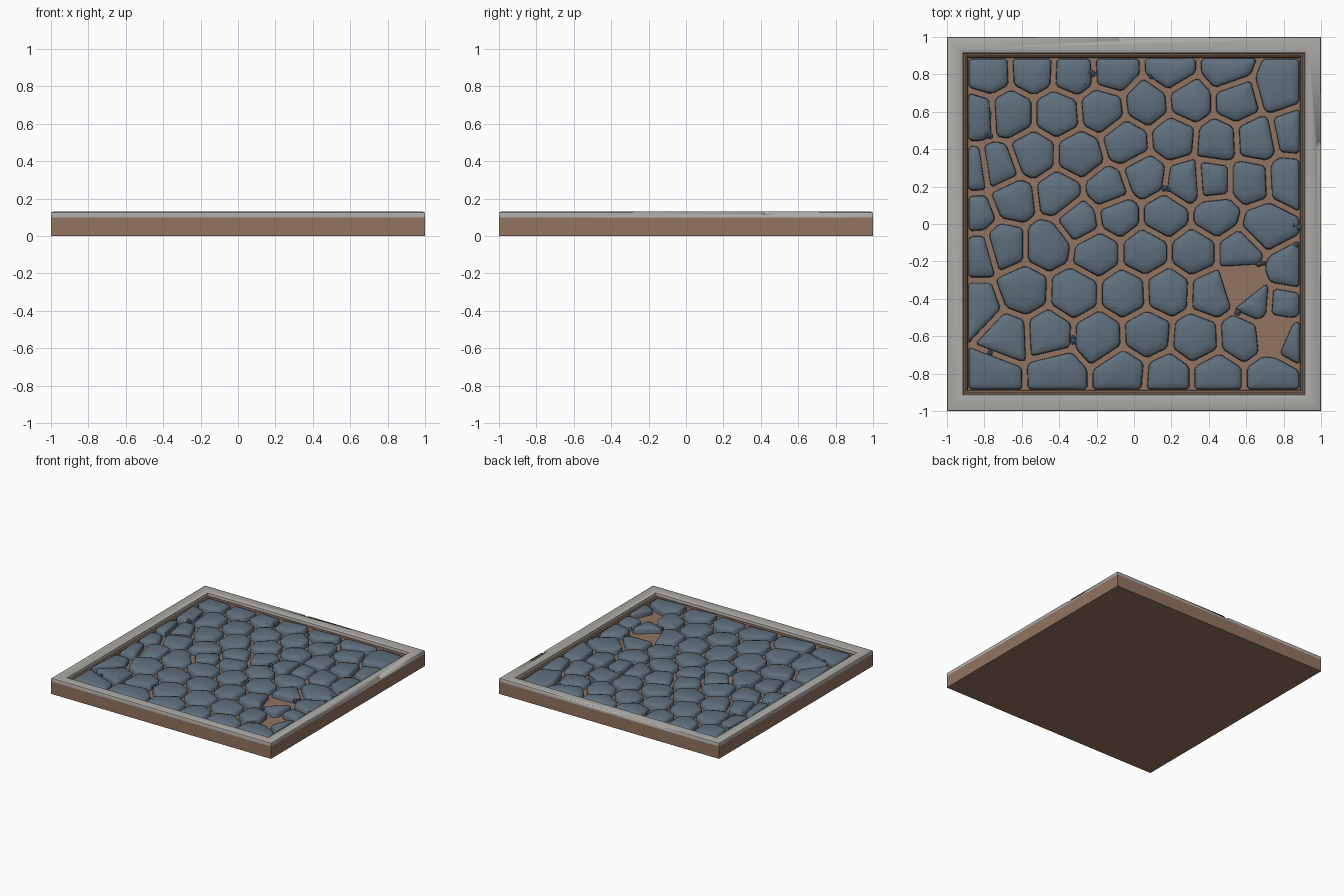
import bpy, bmesh, math, random
from mathutils import Vector

if "Cube" in bpy.data.objects:
    bpy.data.objects.remove(bpy.data.objects["Cube"])

random.seed(4)


def material(name, rgb):
    m = bpy.data.materials.new(name)
    m.diffuse_color = (*rgb, 1)
    m.use_nodes = True
    m.node_tree.nodes["Principled BSDF"].inputs["Base Color"].default_value = m.diffuse_color
    return m


BROWN = material("brown mortar", (0.29, 0.175, 0.118))
GREY = material("pale grey stone", (0.42, 0.41, 0.385))
BLUE = material("slate blue stone", (0.115, 0.16, 0.205))


def finish(name, bm, mat, angle=35):
    bmesh.ops.recalc_face_normals(bm, faces=bm.faces)
    me = bpy.data.meshes.new(name)
    bm.to_mesh(me)
    bm.free()
    me.materials.append(mat)
    ob = bpy.data.objects.new(name, me)
    bpy.context.collection.objects.link(ob)
    bpy.ops.object.select_all(action='DESELECT')
    ob.select_set(True)
    bpy.context.view_layer.objects.active = ob
    bpy.ops.object.shade_smooth_by_angle(angle=math.radians(angle))
    return ob


def bridge(bm, a, b):
    for i in range(len(a)):
        j = (i + 1) % len(a)
        bm.faces.new((a[i], a[j], b[j], b[i]))


def square_loft(profile, closed):
    """Loft square rings given as (half width, z)."""
    bm = bmesh.new()
    rings = [[bm.verts.new((sx * h, sy * h, z)) for sx, sy in
              ((-1, -1), (1, -1), (1, 1), (-1, 1))] for h, z in profile]
    for a, b in zip(rings, rings[1:]):
        bridge(bm, a, b)
    if closed:
        bridge(bm, rings[-1], rings[0])
    else:
        bm.faces.new(rings[0])
        bm.faces.new(rings[-1])
    return bm


# Brown tray holding the stones
FLOOR = 0.065
finish("base_tray", square_loft([(1, 0), (1, 0.1), (0.9, 0.1), (0.893, 0.094), (0.888, FLOOR)], False), BROWN)

# Pale rim with softened edges and chips
rim = finish("rim", square_loft([(1, 0.1), (1, 0.122), (0.997, 0.127), (0.99, 0.13), (0.935, 0.13),
                                 (0.922, 0.127), (0.914, 0.12), (0.91, 0.099)], True), GREY)
bm = bmesh.new()
for x, y in ((1.0, 0.43), (-0.07, 1.0)):
    made = bmesh.ops.create_icosphere(bm, subdivisions=2, radius=0.03)
    bmesh.ops.translate(bm, verts=made["verts"], vec=(x, y, 0.143))
cutter = finish("chip_cutter", bm, GREY)
cutter.hide_render = True
cutter.hide_viewport = True
cut = rim.modifiers.new("chips", 'BOOLEAN')
cut.operation = 'DIFFERENCE'
cut.object = cutter

# Stone centres, row by row from the back
SEEDS = [(-.78, .81), (-.54, .82), (-.32, .81), (-.11, .82), (.2, .83), (.49, .83), (.77, .72),
         (-.85, .58), (-.66, .59), (-.41, .59), (-.17, .61), (.07, .64), (.3, .66), (.55, .66),
         (.85, .49), (.65, .45), (.45, .44), (.21, .46), (-.04, .44), (-.29, .37), (-.54, .37),
         (-.73, .3), (-.86, .28), (.83, .24), (.61, .23), (.42, .23), (.28, .22), (.06, .25),
         (-.14, .18), (-.4, .16), (-.65, .13), (-.85, .05), (-.29, .02), (-.09, .05), (.17, .05),
         (.44, .05), (.7, -.02), (-.46, -.11), (-.84, -.15), (-.7, -.11), (-.2, -.15), (.06, -.15),
         (.32, -.15), (.57, -.15), (.82, -.25), (-.84, -.45), (-.59, -.36), (-.32, -.37),
         (-.05, -.37), (.18, -.36), (.42, -.37), (.66, -.42), (.79, -.43), (-.68, -.6), (-.46, -.59),
         (-.19, -.6), (.07, -.59), (.33, -.61), (.58, -.6), (.85, -.62), (-.76, -.81), (-.41, -.8),
         (-.06, -.8), (.18, -.82), (.44, -.82), (.74, -.82), (.58, -.32), (.76, -.58)]
MISSING = 2          # the last seeds are gaps where stones have come out
GAP, EDGE = 0.014, 0.885


def clip(poly, n, d):
    """Keep the part of the polygon where p.n <= d."""
    out = []
    for i, p in enumerate(poly):
        q = poly[(i + 1) % len(poly)]
        a, b = p.dot(n) - d, q.dot(n) - d
        if a <= 0:
            out.append(p)
        if a * b < 0:
            out.append(p.lerp(q, a / (a - b)))
    return out


def cell(s, seeds):
    poly = [Vector((x * EDGE, y * EDGE)) for x, y in ((-1, -1), (1, -1), (1, 1), (-1, 1))]
    for o in seeds:
        if o != s:
            n = (o - s).normalized()
            poly = clip(poly, n, ((o + s) / 2).dot(n) - GAP)
    return poly


# Domed, slightly tilted paving stones
seeds = [Vector(p) for p in SEEDS]
bm = bmesh.new()
for s in seeds[:-MISSING]:
    poly = cell(s, seeds)
    n = len(poly)
    outline = []
    for i, p in enumerate(poly):
        for q in (poly[i - 1], poly[(i + 1) % n]):
            outline.append(p.lerp(q, min(0.3, 0.014 / max((q - p).length, 0.001))))
    c = sum(outline, Vector((0, 0))) / len(outline)
    radius = sum((p - c).length for p in outline) / len(outline)
    tilt = Vector((random.uniform(-.06, .06), random.uniform(-.06, .06)))
    rings = []
    for inset, z in ((0, FLOOR - 0.005), (0.003, 0.097), (0.014, 0.107), (0.05, 0.115)):
        k = 1 - inset / radius
        ring = []
        for p in outline:
            v = (p - c) * k
            ring.append(bm.verts.new((*(c + v), z + (v.dot(tilt) if z > 0.09 else 0))))
        rings.append(ring)
    for a, b in zip(rings, rings[1:]):
        bridge(bm, a, b)
    top = bm.verts.new((*c, 0.121))
    for i in range(len(outline)):
        bm.faces.new((rings[-1][i - 1], rings[-1][i], top))
finish("paving_stones", bm, BLUE, 45)

# Loose chips lying in the joints
CHIPS = [(-.79, .59), (-.78, .46), (-.28, .73), (.08, .79), (-.24, .82), (-.72, .07), (-.33, -.61),
         (.85, -.1), (.87, -.02), (.68, -.22), (-.77, -.67), (.55, -.46), (-.22, -.7), (.17, .2)]
bm = bmesh.new()
for x, y in CHIPS:
    for k in range(2):
        made = bmesh.ops.create_icosphere(bm, subdivisions=1, radius=random.uniform(.012, .02))
        bmesh.ops.translate(bm, verts=made["verts"], vec=(
            x + random.uniform(-.02, .02), y + random.uniform(-.02, .02), 0.092))
finish("loose_chips", bm, BLUE, 30)
